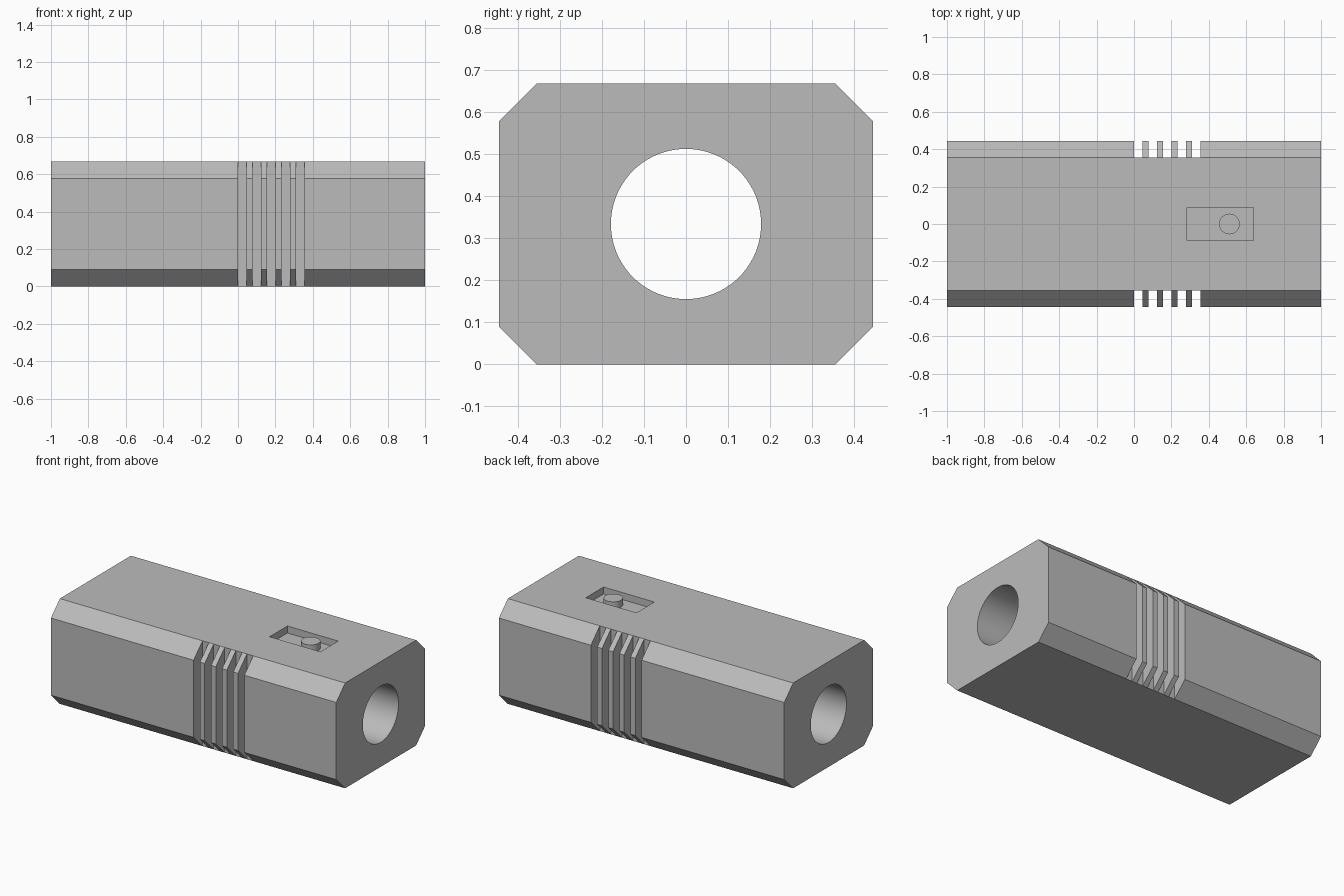
import bpy
import bmesh
from math import radians
from mathutils import Matrix, Vector

LENGTH, HALF_W, HEIGHT, CHAMFER = 2.0, 0.4445, 0.667, 0.089
MID_Z = HEIGHT / 2
BORE_R = 0.1785
GROOVE_W, GROOVE_PITCH, GROOVE_COUNT = 0.0444, 0.0778, 5
POCKET_X, POCKET_DEPTH = 0.462, 0.0444
POCKET_SIZE = (0.356, 0.178)
BUTTON_X, BUTTON_R = 0.51, 0.055

cube = bpy.data.objects.get("Cube")
if cube:
    bpy.data.objects.remove(cube, do_unlink=True)

grey = bpy.data.materials.new("plain grey")
grey.use_nodes = True
grey.diffuse_color = (0.5, 0.5, 0.5, 1)
grey.node_tree.nodes["Principled BSDF"].inputs["Base Color"].default_value = (0.5, 0.5, 0.5, 1)


def add_object(name, bm):
    bmesh.ops.recalc_face_normals(bm, faces=bm.faces)
    mesh = bpy.data.meshes.new(name)
    bm.to_mesh(mesh)
    bm.free()
    mesh.materials.append(grey)
    obj = bpy.data.objects.new(name, mesh)
    bpy.context.collection.objects.link(obj)
    return obj


def add_box(bm, center, size):
    matrix = Matrix.Translation(center) @ Matrix.Diagonal((*size, 1))
    bmesh.ops.create_cube(bm, size=1, matrix=matrix)


def add_cylinder(bm, center, radius, depth, segments, rotation=Matrix()):
    bmesh.ops.create_cone(bm, cap_ends=True, segments=segments, radius1=radius,
                          radius2=radius, depth=depth,
                          matrix=Matrix.Translation(center) @ rotation)


def cut(target, name, bm):
    cutter = add_object(name, bm)
    cutter.hide_render = True
    mod = target.modifiers.new(name, 'BOOLEAN')
    mod.operation, mod.solver, mod.object = 'DIFFERENCE', 'EXACT', cutter
    bpy.context.view_layer.objects.active = target
    bpy.ops.object.modifier_apply(modifier=mod.name)
    bpy.data.objects.remove(cutter, do_unlink=True)


def smooth(obj):
    bpy.ops.object.select_all(action='DESELECT')
    obj.select_set(True)
    bpy.context.view_layer.objects.active = obj
    bpy.ops.object.shade_smooth_by_angle(angle=radians(30))


# Body: chamfered octagonal section extruded along x
bm = bmesh.new()
inner = HALF_W - CHAMFER
half = [(inner, 0), (HALF_W, CHAMFER), (HALF_W, HEIGHT - CHAMFER), (inner, HEIGHT)]
section = half + [(-y, z) for y, z in reversed(half)]
face = bm.faces.new([bm.verts.new((-LENGTH / 2, y, z)) for y, z in section])
extruded = bmesh.ops.extrude_face_region(bm, geom=[face])["geom"]
bmesh.ops.translate(bm, vec=Vector((LENGTH, 0, 0)),
                    verts=[v for v in extruded if isinstance(v, bmesh.types.BMVert)])
body = add_object("body", bm)

# Bore: round hole through the full length
bm = bmesh.new()
add_cylinder(bm, (0, 0, MID_Z), BORE_R, LENGTH + 0.2, 96, Matrix.Rotation(radians(90), 4, 'Y'))
cut(body, "bore_cutter", bm)

# Grip grooves: repeated slots down both sides
bm = bmesh.new()
for side in (-1, 1):
    for i in range(GROOVE_COUNT):
        x = GROOVE_W / 2 + i * GROOVE_PITCH
        add_box(bm, (x, side * (inner + 0.1), MID_Z), (GROOVE_W, 0.2, HEIGHT + 0.2))
cut(body, "groove_cutter", bm)

# Pocket: shallow rectangular recess in the top
bm = bmesh.new()
add_box(bm, (POCKET_X, 0, HEIGHT), (*POCKET_SIZE, 2 * POCKET_DEPTH))
cut(body, "pocket_cutter", bm)
smooth(body)

# Button: round stud standing on the pocket floor
bm = bmesh.new()
add_cylinder(bm, (BUTTON_X, 0, HEIGHT - POCKET_DEPTH / 2), BUTTON_R, POCKET_DEPTH, 48)
smooth(add_object("button", bm))
